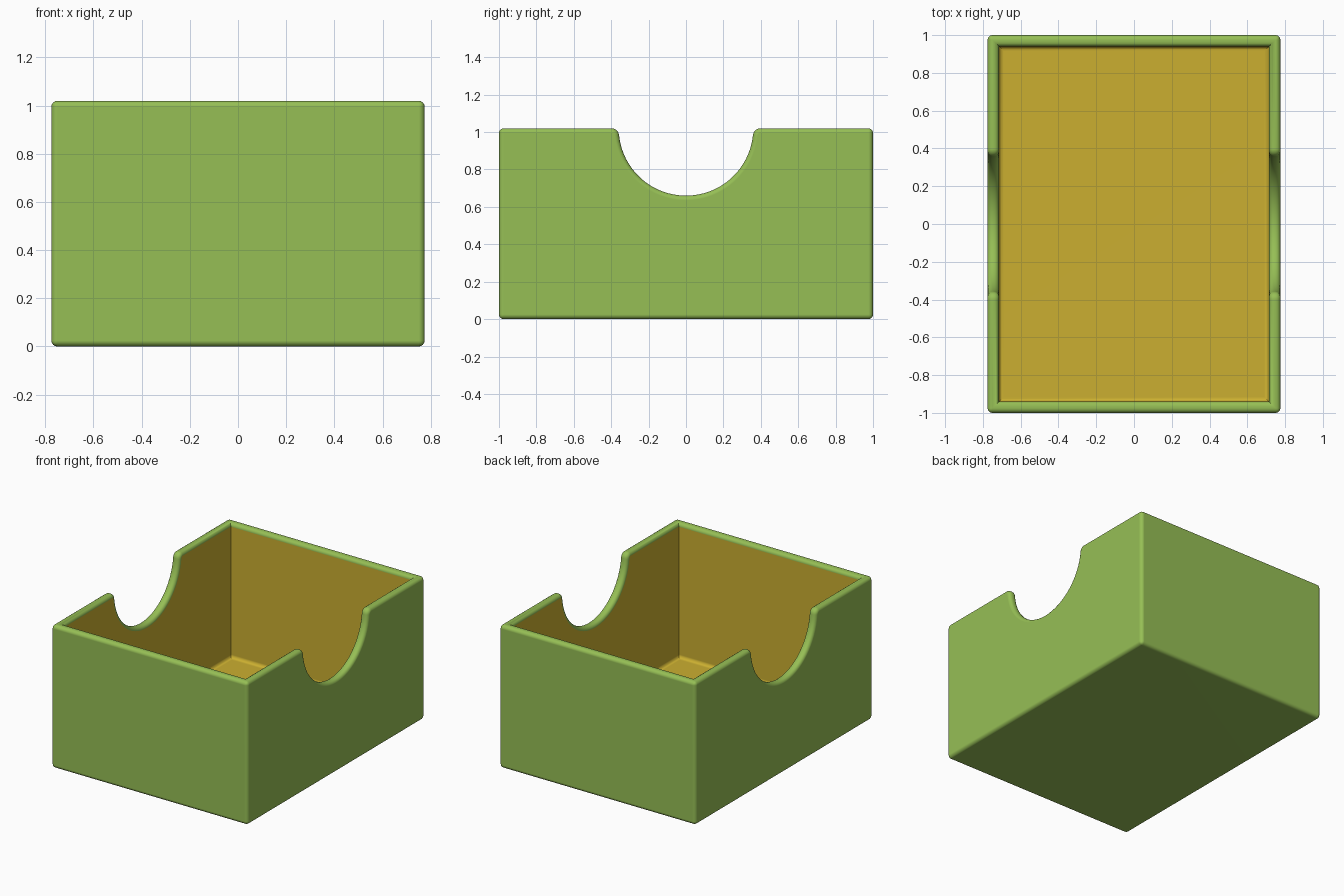
import bpy
import bmesh
from math import sin, cos, pi, sqrt, asin

if "Cube" in bpy.data.objects:
    bpy.data.objects.remove(bpy.data.objects["Cube"], do_unlink=True)

HALF_X, HALF_Y, TOP = 0.775, 1.0, 1.02
WALL, FLOOR = 0.06, 0.06
NOTCH_R, LIP_R, ROUND = 0.36, 0.04, 0.025


def make_material(name, colour):
    mat = bpy.data.materials.new(name)
    mat.use_nodes = True
    mat.diffuse_color = colour
    mat.node_tree.nodes["Principled BSDF"].inputs["Base Color"].default_value = colour
    return mat


def notch_profile():
    """Finger notch as (y, z) points from -y to +y, with rounded lips."""
    reach = NOTCH_R + LIP_R
    lip_y = sqrt(reach ** 2 - LIP_R ** 2)
    dip = asin(LIP_R / reach)
    half = []
    # Convex lip, from the level rim down to the main arc
    for i in range(8):
        a = pi / 2 - (pi / 2 + dip) * i / 8
        half.append((-lip_y + LIP_R * cos(a), TOP - LIP_R + LIP_R * sin(a)))
    # Main arc, down to the middle
    for i in range(17):
        a = pi + dip + (pi / 2 - dip) * i / 16
        half.append((NOTCH_R * cos(a), TOP + NOTCH_R * sin(a)))
    return half + [(-y, z) for y, z in reversed(half[:-1])]


bm = bmesh.new()
notch = notch_profile()


def wall_loop(x, y, low):
    """Rim points of both side walls, and the four corners below them."""
    side = [(-y, TOP)] + notch + [(y, TOP)]
    right = [bm.verts.new((x, v, z)) for v, z in side]
    left = [bm.verts.new((-x, v, z)) for v, z in reversed(side)]
    base = [bm.verts.new(p) for p in
            ((x, -y, low), (x, y, low), (-x, y, low), (-x, -y, low))]
    return right, left, base


def skin(loop, material):
    """Four walls and a bottom."""
    right, left, base = loop
    a, b, c, d = base
    for verts in (right + [b, a], left + [d, c], [right[-1], left[0], c, b],
                  [left[-1], right[0], a, d], base):
        bm.faces.new(verts).material_index = material


outer = wall_loop(HALF_X, HALF_Y, 0)
inner = wall_loop(HALF_X - WALL, HALF_Y - WALL, FLOOR)
skin(outer, 0)
skin(inner, 1)

# Rim joining the outer and inner walls
rim_out, rim_in = outer[0] + outer[1], inner[0] + inner[1]
count = len(rim_out)
rim_edges = set()
for i in range(count):
    j = (i + 1) % count
    bm.faces.new((rim_out[i], rim_out[j], rim_in[j], rim_in[i]))
    rim_edges.add(bm.edges.get((rim_out[i], rim_out[j])))
    rim_edges.add(bm.edges.get((rim_in[i], rim_in[j])))
bmesh.ops.recalc_face_normals(bm, faces=bm.faces)

# Round the inside floor, keeping its colour
floor_edges = [e for e in bm.edges if all(v in inner[2] for v in e.verts)]
bmesh.ops.bevel(bm, geom=floor_edges, offset=ROUND, segments=4, profile=0.5,
                affect='EDGES', material=1)

# Round the rim and every outside edge
outer_edges = {e for v in outer[2] for e in v.link_edges}
bmesh.ops.bevel(bm, geom=list(rim_edges | outer_edges), offset=ROUND, segments=4,
                profile=0.5, affect='EDGES', material=0)

mesh = bpy.data.meshes.new("open_box")
bm.to_mesh(mesh)
bm.free()
mesh.materials.append(make_material("leaf green", (0.305, 0.521, 0.091, 1)))
mesh.materials.append(make_material("mustard yellow", (0.597, 0.429, 0.03, 1)))

box = bpy.data.objects.new("open_box", mesh)
bpy.context.collection.objects.link(box)
bpy.context.view_layer.objects.active = box
box.select_set(True)
bpy.ops.object.shade_smooth_by_angle(angle=pi / 4)
normals = box.modifiers.new("flat_panels", 'WEIGHTED_NORMAL')
normals.keep_sharp = True
